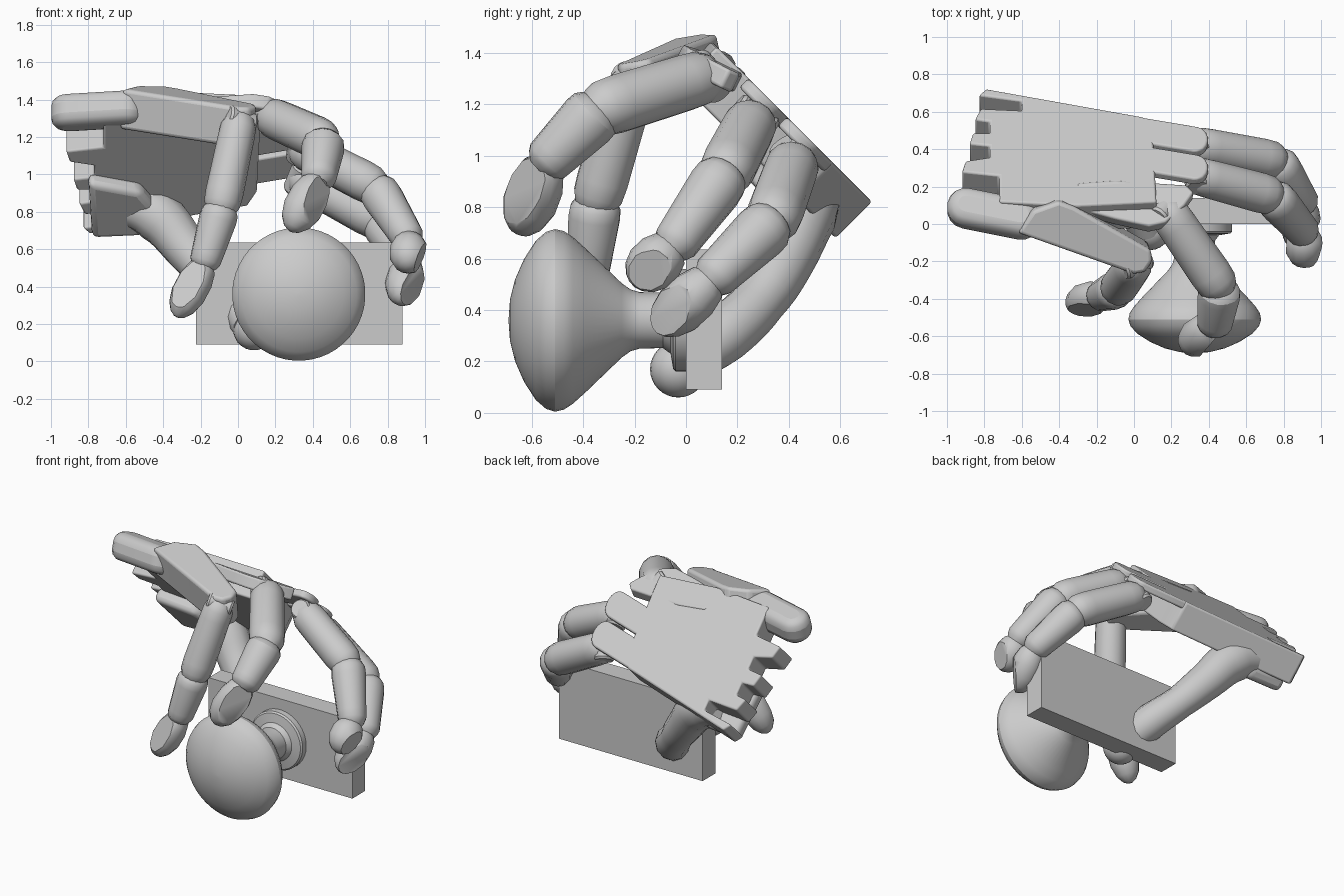
import bpy, bmesh
from math import pi, cos, sin, atan2
from mathutils import Vector, Matrix

cube = bpy.data.objects.get("Cube")
if cube:
    bpy.data.objects.remove(cube, do_unlink=True)

grey = bpy.data.materials.new("plain grey")
grey.use_nodes = True
COLOUR = (0.6, 0.6, 0.6, 1)
grey.diffuse_color = COLOUR
grey.node_tree.nodes["Principled BSDF"].inputs["Base Color"].default_value = COLOUR
parts = []


def finish(name, bm, bevel=0):
    """Turn a bmesh into a named grey object."""
    bmesh.ops.recalc_face_normals(bm, faces=bm.faces)
    mesh = bpy.data.meshes.new(name)
    bm.to_mesh(mesh)
    bm.free()
    mesh.materials.append(grey)
    obj = bpy.data.objects.new(name, mesh)
    bpy.context.collection.objects.link(obj)
    if bevel:
        mod = obj.modifiers.new("soft edges", "BEVEL")
        mod.width, mod.segments = bevel, 3
    parts.append(obj)
    return obj


def loft(name, path, rings, sides=14, nail=None):
    """Skin round rings (fraction, radius) along a straight line; nail cuts a flat facet."""
    a, b = Vector(path[0]), Vector(path[1])
    turn = (b - a).to_track_quat('Z', 'Y')
    bm = bmesh.new()
    loops = []
    for t, r in rings:
        loops.append([bm.verts.new(a.lerp(b, t) + turn @ Vector(
            (r * cos(2 * pi * (i + .5) / sides), r * sin(2 * pi * (i + .5) / sides), 0)))
            for i in range(sides)])
    for lo, hi in zip(loops, loops[1:]):
        for i in range(sides):
            j = (i + 1) % sides
            bm.faces.new((lo[i], lo[j], hi[j], hi[i]))
    bm.faces.new(loops[0][::-1])
    bm.faces.new(loops[-1])
    if nail:
        n = Vector(nail).normalized()
        big = max(r for t, r in rings)
        cut = bmesh.ops.bisect_plane(bm, geom=bm.verts[:] + bm.edges[:] + bm.faces[:],
                                     plane_co=a.lerp(b, .5) + n * big * .65,
                                     plane_no=n, clear_outer=True)
        rim = [e for e in cut["geom_cut"] if isinstance(e, bmesh.types.BMEdge)]
        bmesh.ops.holes_fill(bm, edges=rim, sides=0)
    return finish(name, bm)


def segment(name, a, b, r1, r2):
    loft(name, (a, b), [(-.08, r1 * .5), (-.02, r1 * .8), (.07, r1 * .97), (.2, r1),
                        (.82, r2), (.95, r2 * .96), (1.03, r2 * .8), (1.1, r2 * .5)])


def prism(name, outline, plane, thickness, bevel=.02):
    """Extrude a plan outline lying on z = c + ax*x + ay*y down its normal."""
    c, ax, ay = plane
    n = Vector((-ax, -ay, 1)).normalized() * thickness
    bm = bmesh.new()
    top = [bm.verts.new((x, y, c + ax * x + ay * y)) for x, y in outline]
    low = [bm.verts.new(v.co - n) for v in top]
    bm.faces.new(top)
    bm.faces.new(low[::-1])
    for i in range(len(top)):
        j = (i + 1) % len(top)
        bm.faces.new((top[i], low[i], low[j], top[j]))
    return finish(name, bm, bevel)


def capsule(p, q, r, steps=8):
    """Plan outline of a slot with round ends."""
    ang = atan2(q[1] - p[1], q[0] - p[0])
    pts = []
    for (cx, cy), start in ((q, ang - pi / 2), (p, ang + pi / 2)):
        pts += [(cx + r * cos(start + pi * i / steps), cy + r * sin(start + pi * i / steps))
                for i in range(steps + 1)]
    return pts


def pin(name, centre, axis, r, length):
    c, d = Vector(centre), Vector(axis).normalized() * length / 2
    loft(name, (c - d, c + d), [(0, r * .85), (.08, r), (.92, r), (1, r * .85)], 16)


# Mounting plate
bm = bmesh.new()
bmesh.ops.create_cube(bm, size=1, matrix=Matrix.Translation((.327, .07, .363))
                      @ Matrix.Diagonal((1.105, .14, .545, 1)))
finish("mounting_plate", bm)

# Turned knob with neck and flange
knob = [(-.69, .01), (-.685, .08), (-.665, .16), (-.63, .24), (-.585, .31), (-.545, .345),
        (-.51, .356), (-.475, .348), (-.44, .325), (-.39, .28), (-.25, .145), (-.215, .12),
        (-.18, .11), (-.09, .108), (-.06, .13), (-.05, .19), (-.04, .2), (0, .2)]
loft("door_knob", ((.325, 0, .36), (.325, 1, .36)), knob, 48)

# Palm slab with slotted wrist edge, and finger lobes on the same sloping plane
BACK = (1.545, 0, -1)
wrist_slots = [(-.79, .725), (-.83, .69), (-.6, .66), (-.6, .61), (-.82, .62), (-.85, .56),
               (-.77, .55), (-.77, .49), (-.86, .49), (-.88, .43), (-.77, .42), (-.77, .36),
               (-.9, .34), (-.92, .28), (-.72, .26), (-.72, .12)]
prism("palm", wrist_slots + [(-.3, .1), (.12, .12), (.1, .5), (.05, .575)], BACK, .2, .012)
for name, p, q in (("middle", (-.1, .38), (.33, .308)), ("ring", (-.1, .53), (.33, .458))):
    prism(name + "_knuckle_cover", capsule(p, q, .066), BACK, .05, .012)
prism("index_knuckle_cover", [(-.32, .09), (-.1, .03), (.08, -.01), (.17, .01), (.27, .1),
                              (.32, .17), (.28, .21), (-.1, .235), (-.3, .22)],
      (1.432, -.04, -.49), .08, .012)

# Swollen underside of the palm around the thumb root
prism("thumb_mound", [(-.78, .57), (-.52, .56), (-.4, .46), (-.52, .32), (-.8, .27)],
      (1.29, 0, -1), .1, .035)

# Side lug of the wrist and metacarpal block carrying the hanging finger
prism("side_wrist_lug", capsule((-.9, .11), (-.6, .05), .1), (1.45, 0, -.3), .18, .06)
prism("side_metacarpal", [(-.62, -.05), (0, -.27), (.06, -.26), (.1, -.2), (.09, -.14),
                          (-.32, .09), (-.4, .12), (-.54, .07)], (1.417, -.081, .22), .22)

# Jointed fingers: hinge pin, three segments, flat nail
fingers = {
    "side": ([(.01, -.21, 1.29), (-.09, -.35, .82), (-.18, -.385, .52), (-.33, -.43, .24)],
             .102, (-.3, -.9, .3)),
    "index": ([(.17, .08, 1.31), (.46, -.34, 1.18), (.43, -.55, .97), (.28, -.65, .7)],
              .115, (.75, -.65, 0)),
    "middle": ([(.33, .26, 1.14), (.74, .15, .93), (.915, -.05, .65), (.91, -.21, .5)],
               .11, (.9, -.2, -.3)),
    "ring": ([(.33, .42, .98), (.76, .335, .745), (.91, .1, .52), (.87, -.12, .32)],
             .11, (.75, -.55, -.1)),
}
for name, (pts, r, nail) in fingers.items():
    j = [Vector(p) for p in pts]
    hinge = (j[1] - j[0]).cross(j[2] - j[1])
    pin(name + "_base_hinge", j[0], hinge, r * .6, r * 1.6)
    segment(name + "_proximal", j[0], j[1], r * .96, r)
    segment(name + "_middle", j[1], j[2], r, r * .85)
    loft(name + "_fingertip", (j[2], j[3]),
         [(-.05, r * .45), (.08, r * .75), (.3, r * .92), (.6, r * .92), (.82, r * .72),
          (.95, r * .42), (1, r * .15)], 14, nail)

# Curved thumb passing through the plate, a smooth tapered tube
curve = bpy.data.curves.new("thumb_path", "CURVE")
curve.dimensions, curve.bevel_depth, curve.bevel_resolution = "3D", 1, 4
curve.use_fill_caps = True
curve.resolution_u = 5
path = [(-.6, .49, .85, .12), (-.43, .45, .775, .14), (-.27, .38, .595, .12),
        (-.13, .285, .435, .105), (0, .14, .3, .115), (.07, -.03, .19, .1)]
spline = curve.splines.new("BEZIER")
spline.bezier_points.add(len(path) - 1)
for point, (x, y, z, r) in zip(spline.bezier_points, path):
    point.co, point.radius = (x, y, z), r
    point.handle_left_type = point.handle_right_type = "AUTO"
thumb = bpy.data.objects.new("thumb", curve)
curve.materials.append(grey)
bpy.context.collection.objects.link(thumb)
bm = bmesh.new()
bmesh.ops.create_uvsphere(bm, u_segments=24, v_segments=16, radius=.11,
                          matrix=Matrix.Translation((.085, -.03, .17)))
finish("thumb_tip", bm)

# Smooth shading with sharp edges kept
bpy.ops.object.select_all(action="DESELECT")
for obj in parts:
    obj.select_set(True)
bpy.context.view_layer.objects.active = parts[0]
bpy.ops.object.shade_smooth_by_angle(angle=pi / 6)
